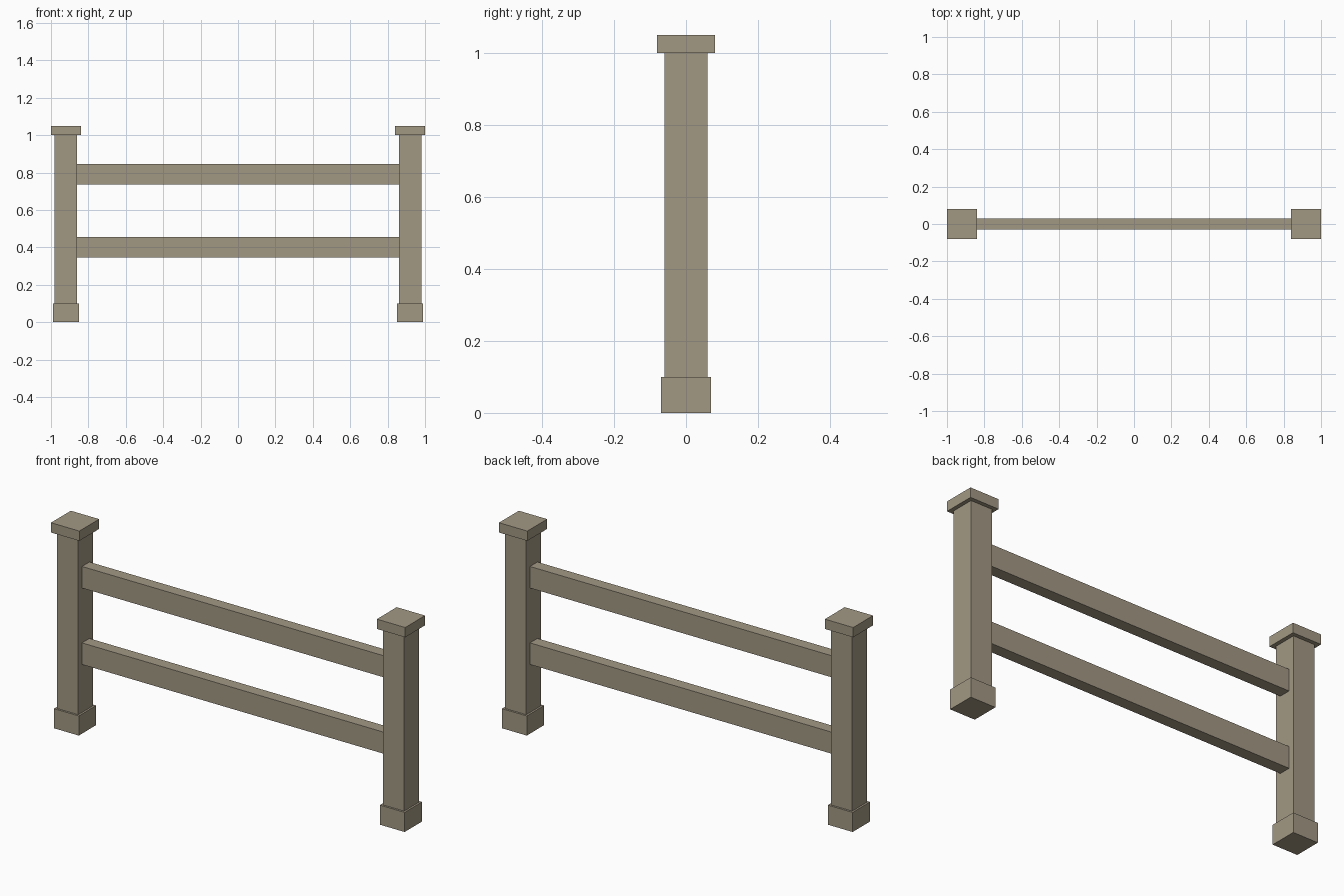
import bpy

if "Cube" in bpy.data.objects:
    bpy.data.objects.remove(bpy.data.objects["Cube"])

wood = bpy.data.materials.new("weathered wood")
wood.diffuse_color = (0.361, 0.314, 0.231, 1.0)
wood.use_nodes = True
wood.node_tree.nodes["Principled BSDF"].inputs["Base Color"].default_value = wood.diffuse_color


def box(name, x, z0, z1, width, depth):
    """Axis-aligned box centred on (x, 0), from z0 up to z1."""
    bpy.ops.mesh.primitive_cube_add(size=1, location=(x, 0, (z0 + z1) / 2))
    ob = bpy.context.object
    ob.name = name
    ob.scale = (width, depth, z1 - z0)
    bpy.ops.object.transform_apply(location=False, rotation=False, scale=True)
    ob.data.materials.append(wood)
    return ob


# Two posts, each with a wider foot and a flat cap
for side, x in (("left", -0.92), ("right", 0.92)):
    box(side + "_post_base", x, 0.0, 0.10, 0.14, 0.14)
    box(side + "_post", x, 0.10, 1.00, 0.12, 0.12)
    box(side + "_post_cap", x, 1.00, 1.05, 0.16, 0.16)

# Two rails, ends set slightly into the posts
for level, z in (("lower", 0.40), ("upper", 0.79)):
    box(level + "_rail", 0, z - 0.055, z + 0.055, 1.74, 0.06)
